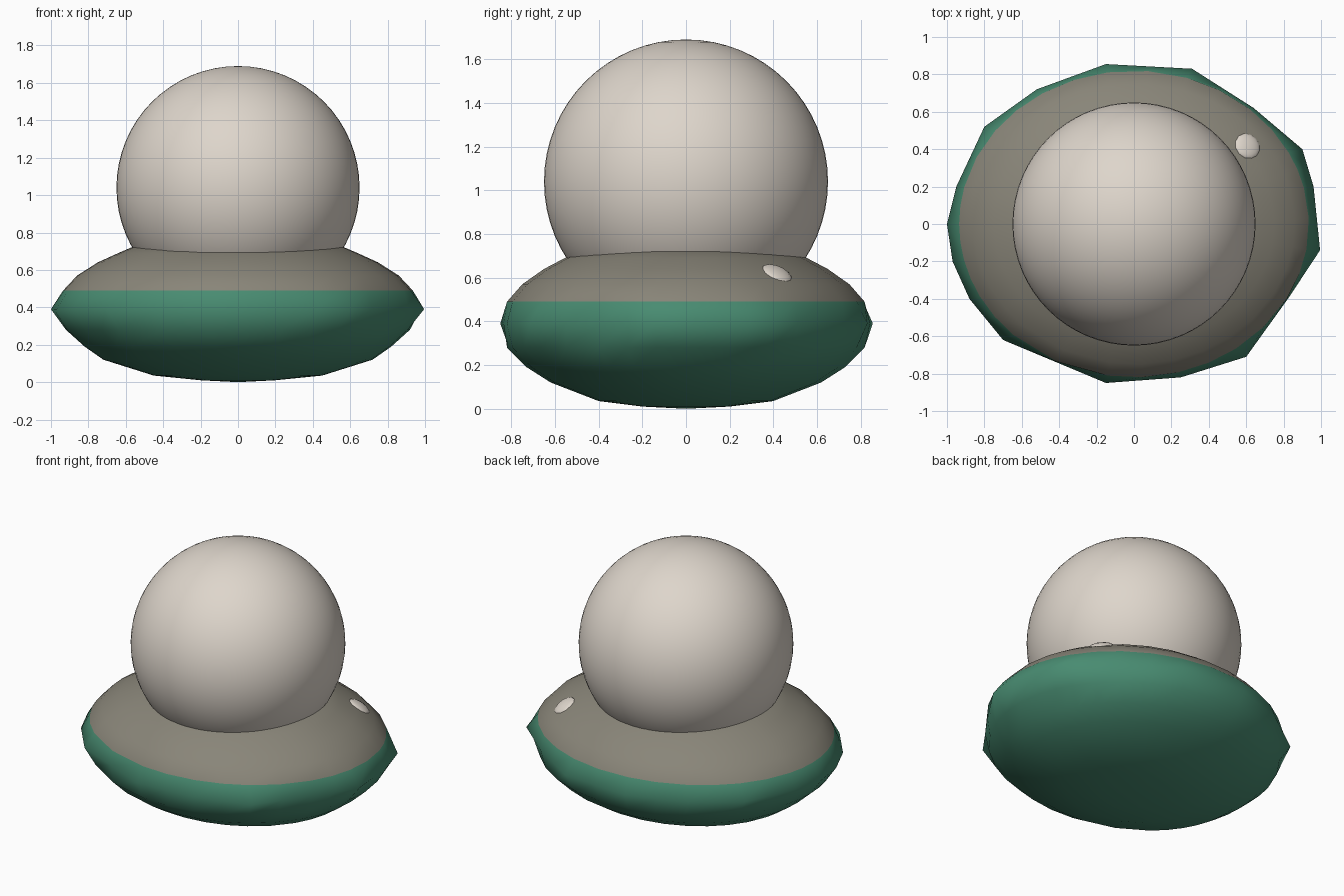
import bpy, bmesh
from math import atan2, cos, sin
from mathutils import Vector

old = bpy.data.objects.get("Cube")
if old:
    bpy.data.objects.remove(old, do_unlink=True)


def material(name, rgb):
    m = bpy.data.materials.new(name)
    m.use_nodes = True
    m.diffuse_color = (*rgb, 1)
    m.node_tree.nodes["Principled BSDF"].inputs["Base Color"].default_value = (*rgb, 1)
    return m


cream = material("warm white", (0.73, 0.67, 0.60))
grey = material("stone grey", (0.25, 0.235, 0.19))
green = material("sea green", (0.065, 0.26, 0.165))


def smooth_ball(name, radius, location, mat, segments, rings):
    bpy.ops.mesh.primitive_uv_sphere_add(segments=segments, ring_count=rings,
                                         radius=radius, location=location)
    ob = bpy.context.object
    ob.name = name
    ob.data.materials.append(mat)
    bpy.ops.object.shade_smooth()
    return ob


# Uneven outline of the widest edge, doubled with midpoints
corners = [(0.995, -0.14), (0.96, 0.2), (0.9, 0.4), (0.64, 0.62), (0.31, 0.83),
           (-0.15, 0.855), (-0.52, 0.72), (-0.8, 0.52), (-0.95, 0.2), (-1.0, 0.0),
           (-0.97, -0.2), (-0.88, -0.4), (-0.7, -0.62), (-0.15, -0.85),
           (0.25, -0.82), (0.6, -0.71), (0.83, -0.39)]
rim = []
for a, b in zip(corners, corners[1:] + corners[:1]):
    rim += [Vector(a), (Vector(a) + Vector(b)) / 2]
angles = [atan2(p.y / 0.85, p.x) for p in rim]

# Cushion-shaped base: height, half width, half depth of each ring
SEAM = 0.49
RIM = 0.39
rings = [(0.01, 0.2, 0.2), (0.035, 0.45, 0.40), (0.12, 0.72, 0.62), (0.19, 0.82, 0.73),
         (0.28, 0.92, 0.82), (RIM, 1, 0.85), (SEAM, 0.935, 0.82), (0.57, 0.86, 0.75),
         (0.64, 0.75, 0.65), (0.69, 0.64, 0.555), (0.72, 0.57, 0.48), (0.74, 0.3, 0.3)]
bm = bmesh.new()
loops = []
for z, rx, ry in rings:
    if z == RIM:
        loops.append([bm.verts.new((p.x, p.y, z)) for p in rim])
    else:
        loops.append([bm.verts.new((rx * cos(t), ry * sin(t), z)) for t in angles])
n = len(rim)
for low, high in zip(loops, loops[1:]):
    for i in range(n):
        j = (i + 1) % n
        bm.faces.new((low[i], low[j], high[j], high[i]))
bottom = bm.verts.new((0, 0, 0))
top = bm.verts.new((0, 0, 0.745))
for i in range(n):
    j = (i + 1) % n
    bm.faces.new((bottom, loops[0][j], loops[0][i]))
    bm.faces.new((top, loops[-1][i], loops[-1][j]))
for f in bm.faces:
    f.smooth = True
    f.material_index = 1 if f.calc_center_median().z > SEAM else 0
mesh = bpy.data.meshes.new("base")
bm.to_mesh(mesh)
bm.free()
mesh.materials.append(green)
mesh.materials.append(grey)
base = bpy.data.objects.new("base", mesh)
bpy.context.collection.objects.link(base)

# Large ball resting in the base
smooth_ball("ball", 0.65, (0, 0, 1.04), cream, 64, 32)

# Small flattened button on the back left slope
button = smooth_ball("button", 0.075, (0.605, 0.415, 0.615), cream, 12, 8)
button.scale = (1, 1, 0.35)
button.rotation_euler = Vector((0.42, 0.38, 0.84)).to_track_quat('Z', 'Y').to_euler()
